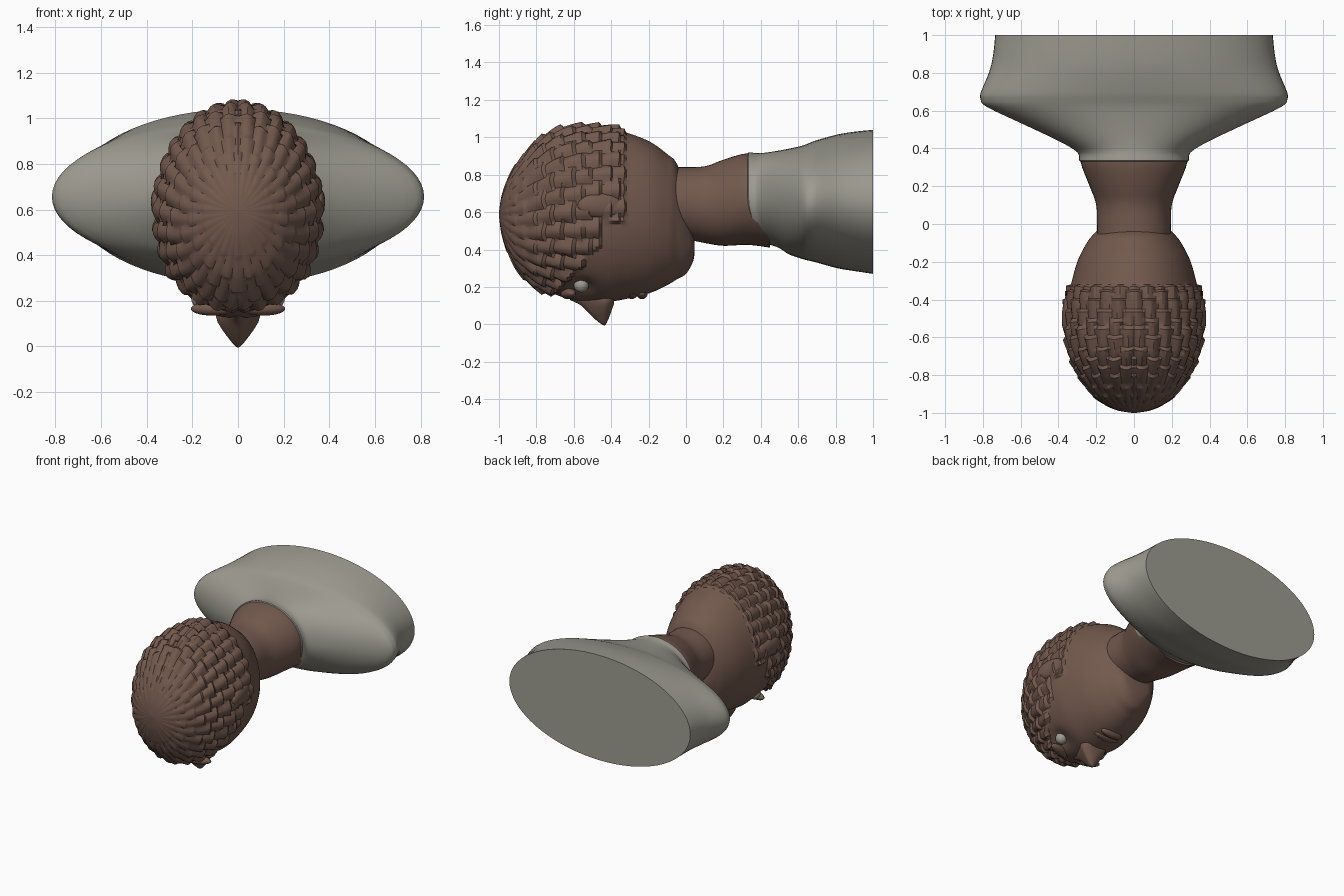
import bpy, bmesh, math
from mathutils import Vector

cube = bpy.data.objects.get("Cube")
if cube:
    bpy.data.objects.remove(cube)


def material(name, rgb):
    m = bpy.data.materials.new(name)
    m.use_nodes = True
    m.diffuse_color = (*rgb, 1)
    m.node_tree.nodes["Principled BSDF"].inputs["Base Color"].default_value = (*rgb, 1)
    return m


BROWN = material("brown", (0.17, 0.10, 0.075))
GREY = material("warm grey", (0.34, 0.33, 0.28))


def finish(obj, mat, angle=35):
    obj.data.materials.append(mat)
    bpy.ops.object.select_all(action="DESELECT")
    obj.select_set(True)
    bpy.context.view_layer.objects.active = obj
    bpy.ops.object.shade_smooth_by_angle(angle=math.radians(angle))


def refine(rows, steps):
    """Smooth curve through the profile rows."""
    rows = [Vector(r) for r in rows]
    out = []
    for i in range(len(rows) - 1):
        p0, p1, p2, p3 = (rows[min(max(i + k, 0), len(rows) - 1)] for k in (-1, 0, 1, 2))
        for s in range(steps):
            t = s / steps
            out.append(p1 + (p2 - p0) * t / 2 + (2 * p0 - 5 * p1 + 4 * p2 - p3) * t * t / 2
                       + (3 * p1 - p0 - 3 * p2 + p3) * t ** 3 / 2)
    return out + [rows[-1]]


def loft(name, rows, sides, mat, shape=None, angle=35):
    """Ellipses along y; each row is y, top z, bottom z, half width."""
    bm = bmesh.new()
    rings = []
    for y, top, bottom, half in rows:
        ring = []
        for i in range(sides):
            a = 2 * math.pi * i / sides
            p = Vector((half * math.sin(a), y, (top + bottom) / 2 + (top - bottom) / 2 * math.cos(a)))
            ring.append(bm.verts.new(shape(p, a) if shape else p))
        rings.append(ring)
    for r, q in zip(rings, rings[1:]):
        for i in range(sides):
            j = (i + 1) % sides
            bm.faces.new((r[i], r[j], q[j], q[i]))
    bm.faces.new(rings[0])
    bm.faces.new(rings[-1])
    bmesh.ops.recalc_face_normals(bm, faces=bm.faces)
    mesh = bpy.data.meshes.new(name)
    bm.to_mesh(mesh)
    bm.free()
    obj = bpy.data.objects.new(name, mesh)
    bpy.context.collection.objects.link(obj)
    finish(obj, mat, angle)
    return obj


def ellipsoid(name, loc, size, mat, tilt=0):
    bpy.ops.mesh.primitive_uv_sphere_add(segments=24, ring_count=14, location=loc, rotation=(0, 0, tilt))
    obj = bpy.context.object
    obj.name = name
    obj.scale = size
    finish(obj, mat)
    return obj


# Torso, with a collar that dips lower at the throat
def collar(p, a):
    dip = max(0, -math.cos(a)) ** 2 * max(0, 0.55 - p.y) * 0.5
    return p + Vector((0, dip, 0))


torso = [(0.33, 0.90, 0.45, 0.275), (0.335, 0.92, 0.43, 0.29), (0.38, 0.915, 0.42, 0.30),
         (0.44, 0.92, 0.41, 0.40), (0.53, 0.935, 0.38, 0.59), (0.62, 0.955, 0.35, 0.78),
         (0.66, 0.97, 0.34, 0.812), (0.70, 0.985, 0.33, 0.81), (0.81, 1.015, 0.30, 0.765),
         (0.90, 1.03, 0.285, 0.745), (1.0, 1.04, 0.27, 0.735)]
loft("torso", refine(torso, 3), 72, GREY, collar)

# Neck
neck = [(-0.2, 0.84, 0.48, 0.19), (-0.03, 0.84, 0.46, 0.195), (0.1, 0.845, 0.435, 0.20),
        (0.2, 0.88, 0.42, 0.235), (0.33, 0.915, 0.425, 0.283), (0.45, 0.90, 0.41, 0.285)]
loft("neck", refine(neck, 4), 48, BROWN)

# Head, with rows of braids raised behind the hairline
CROWN = Vector((0, -0.45, 0.6))


def hairline(z):
    if z > 0.55:
        return -0.33
    if z > 0.42:
        return -0.46
    return -0.46 - (0.42 - z) * 0.95


def braids(p, a):
    out = (p - CROWN).normalized()
    if p.y < hairline(p.z):
        fade = min(1, (p.y + 1) / 0.3)
        side = a if a < math.pi else 2 * math.pi - a
        twist = side * 30 / (2 * math.pi) + p.y * 1.5
        ridge = abs(math.sin(math.pi * twist))
        step = (p.y * 10 + 0.5 * (math.floor(twist) % 2)) % 1
        return p + out * fade * (0.022 * ridge + 0.020 * step - 0.008)
    # eye sockets
    for s in (-1, 1):
        d = (p - Vector((s * 0.17, -0.55, 0.2))).length
        p = p - Vector((s * 0.5, 0, -0.7)) * 0.035 * math.exp(-(d / 0.07) ** 2)
    return p


head = [(-1.0, 0.60, 0.58, 0.01), (-0.985, 0.69, 0.48, 0.09), (-0.95, 0.78, 0.38, 0.16),
        (-0.9, 0.86, 0.29, 0.22), (-0.8, 0.97, 0.20, 0.285), (-0.7, 1.03, 0.16, 0.325),
        (-0.6, 1.05, 0.13, 0.345), (-0.45, 1.05, 0.12, 0.35), (-0.35, 1.035, 0.13, 0.34),
        (-0.2, 0.98, 0.165, 0.30), (-0.1, 0.91, 0.21, 0.25), (-0.05, 0.86, 0.24, 0.21),
        (0.0, 0.72, 0.27, 0.16), (0.035, 0.52, 0.33, 0.11), (0.045, 0.45, 0.37, 0.05)]
loft("head", refine(head, 9), 150, BROWN, braids, 28)

# Nose, lofted along its length from bridge to nostrils
nose = [(-0.62, 0.20, 0.13, 0.02), (-0.56, 0.22, 0.10, 0.04), (-0.50, 0.22, 0.04, 0.065),
        (-0.45, 0.22, 0.0, 0.095), (-0.425, 0.22, 0.005, 0.10), (-0.385, 0.22, 0.11, 0.08)]


def taper(p, a):
    # narrow toward the tip
    p.x *= min(1, 0.35 + max(0, p.z) * 5)
    return p


loft("nose", refine(nose, 3), 24, BROWN, taper)

# Lips
for name, y, w in (("upper_lip", -0.29, 0.10), ("lower_lip", -0.235, 0.085)):
    ellipsoid(name, (0, y, 0.165), (w, 0.03, 0.03), BROWN)

# Ears, brows and eyes
for side, s in (("left", 1), ("right", -1)):
    ellipsoid(side + "_ear", (s * 0.345, -0.46, 0.635), (0.035, 0.12, 0.065), BROWN, s * 0.12)
    ellipsoid(side + "_ear_lobe", (s * 0.335, -0.40, 0.625), (0.03, 0.06, 0.05), BROWN)
    ellipsoid(side + "_brow", (s * 0.11, -0.63, 0.165), (0.10, 0.035, 0.03), BROWN, s * 0.25)
    ellipsoid(side + "_eye", (s * 0.165, -0.56, 0.21), (0.04, 0.04, 0.04), GREY)
